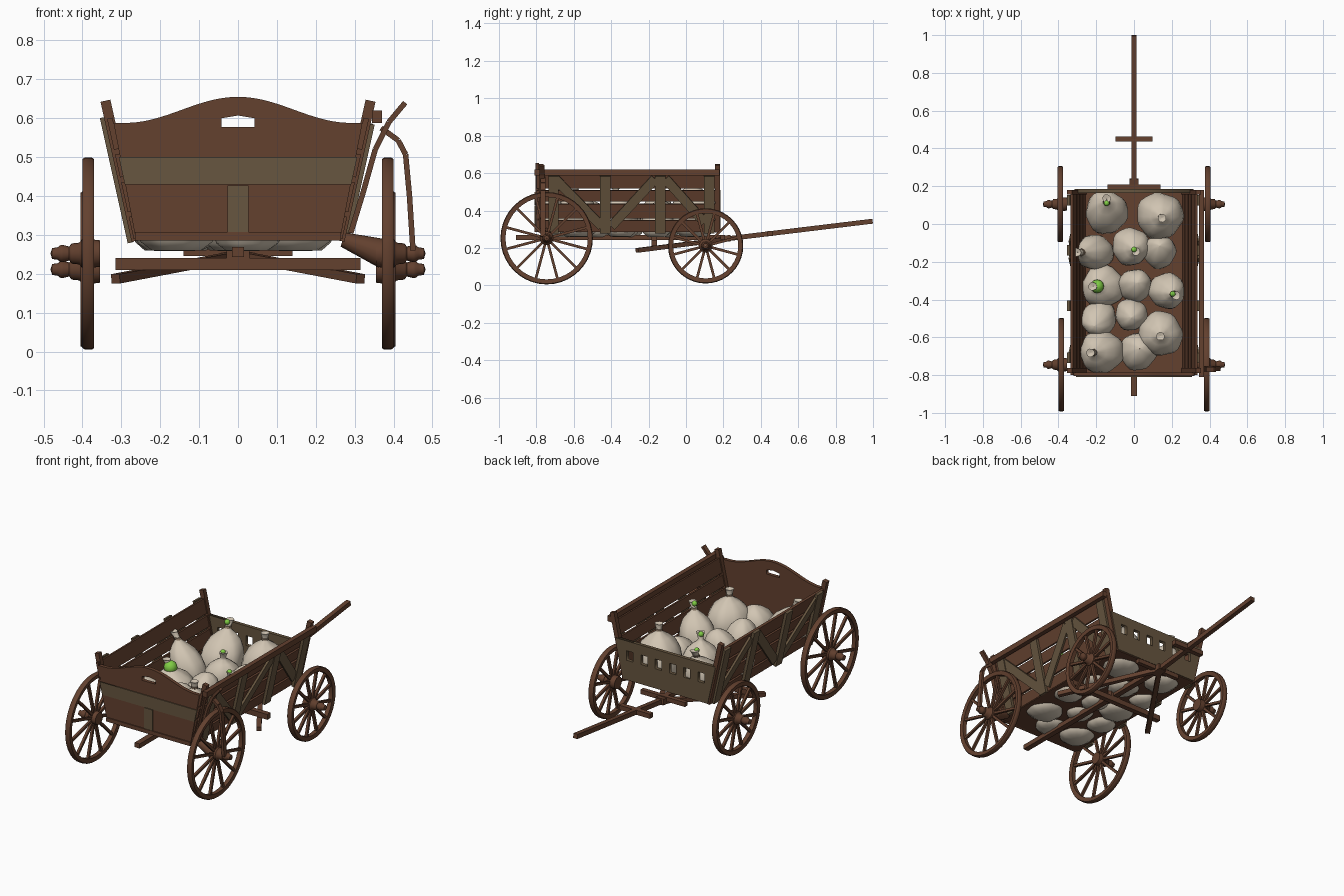
import bpy, bmesh, math, random
from mathutils import Vector, Matrix

if "Cube" in bpy.data.objects:
    bpy.data.objects.remove(bpy.data.objects["Cube"])
random.seed(4)

def material(name, rgb):
    m = bpy.data.materials.new(name)
    m.diffuse_color = (*rgb, 1)
    m.use_nodes = True
    m.node_tree.nodes["Principled BSDF"].inputs["Base Color"].default_value = m.diffuse_color
    return m

WOOD = material("brown wood", (0.125, 0.052, 0.028))
OLIVE = material("weathered wood", (0.135, 0.092, 0.050))
CLOTH = material("sack cloth", (0.64, 0.56, 0.45))
TIE = material("sack tie", (0.26, 0.19, 0.13))
GREEN = material("green produce", (0.22, 0.62, 0.06))

def finish(name, bm, mat, smooth=False):
    bmesh.ops.recalc_face_normals(bm, faces=bm.faces)
    me = bpy.data.meshes.new(name)
    bm.to_mesh(me)
    bm.free()
    ob = bpy.data.objects.new(name, me)
    bpy.context.collection.objects.link(ob)
    me.materials.append(mat)
    if smooth:
        bpy.ops.object.select_all(action='DESELECT')
        bpy.context.view_layer.objects.active = ob
        ob.select_set(True)
        bpy.ops.object.shade_smooth_by_angle(angle=math.radians(50))
    return ob

def add_beam(bm, p, q, w, t, normal):
    # rectangular bar from p to q, thickness t along normal, width w across
    p, q, n = Vector(p), Vector(q), Vector(normal)
    d = (q - p).normalized()
    side = d.cross(n).normalized()
    n = side.cross(d)
    m = Matrix((side, n, d)).transposed().to_4x4()
    m.translation = (p + q) / 2
    bmesh.ops.create_cube(bm, size=1, matrix=m @ Matrix.Diagonal((w, t, (q - p).length, 1)))

def beam(name, p, q, w, t, normal=(0, 0, 1), mat=WOOD):
    bm = bmesh.new()
    add_beam(bm, p, q, w, t, normal)
    return finish(name, bm, mat)

def lathe(bm, rings, seg, place):
    # rings are (radius, height); place maps (radius, angle, height) to a point
    loops = [[bm.verts.new(place(r, 2 * math.pi * i / seg, h)) for i in range(seg)] for r, h in rings]
    for a, b in zip(loops, loops[1:]):
        for i in range(seg):
            j = (i + 1) % seg
            bm.faces.new((a[i], a[j], b[j], b[i]))
    return loops

def cutout(name, outlines, y, thick, mat):
    # flat board in the xz plane, later outlines become holes
    cu = bpy.data.curves.new(name, 'CURVE')
    cu.dimensions, cu.fill_mode, cu.extrude = '2D', 'BOTH', thick / 2
    for pts in outlines:
        s = cu.splines.new('POLY')
        s.points.add(len(pts) - 1)
        s.use_cyclic_u = True
        for sp, (x, z) in zip(s.points, pts):
            sp.co = (x, z, 0, 1)
    tmp = bpy.data.objects.new(name + "_outline", cu)
    bpy.context.collection.objects.link(tmp)
    deps = bpy.context.evaluated_depsgraph_get()
    me = bpy.data.meshes.new_from_object(tmp.evaluated_get(deps))
    bpy.data.objects.remove(tmp)
    bm = bmesh.new()
    bm.from_mesh(me)
    bmesh.ops.remove_doubles(bm, verts=bm.verts, dist=1e-5)
    bmesh.ops.transform(bm, matrix=Matrix.Translation((0, y, 0)) @ Matrix.Rotation(math.pi / 2, 4, 'X'), verts=bm.verts)
    return finish(name, bm, mat)

def wall_x(z):
    return 0.265 + (z - 0.285) * 0.222

# floor
beam("floor", (0, -0.80, 0.296), (0, 0.18, 0.296), 0.53, 0.022)

# sloping side walls
YA, YB = -0.80, 0.18
for s, label in ((1, "right"), (-1, "left")):
    n = (s, 0, -0.222)
    at = lambda y, z, off=0.0: (s * (wall_x(z) + off), y, z)
    for i, (za, zb) in enumerate(((0.29, 0.348), (0.36, 0.436), (0.449, 0.508), (0.52, 0.60))):
        zm = (za + zb) / 2
        beam(f"{label}_plank_{i}", at(YA, zm, -0.005), at(YB, zm, -0.005), (zb - za) * 1.02, 0.014, n)
    for y in (YA + 0.025, YB - 0.012):
        beam(f"{label}_corner_post", at(y, 0.285, -0.004), at(y, 0.645, -0.004), 0.026, 0.026, n)
    # weathered uprights and diagonals on the outside
    top = 0.585 if s > 0 else 0.602
    for y in (-0.708, -0.432, -0.138, 0.125):
        beam(f"{label}_upright", at(y, 0.28, 0.012), at(y, top, 0.012), 0.055, 0.016, n, OLIVE)
    for ya, za, yb, zb in ((-0.70, 0.57, -0.45, 0.315), (-0.40, 0.315, -0.165, 0.57), (-0.11, 0.57, 0.10, 0.335)):
        beam(f"{label}_diagonal", at(ya, za, 0.009), at(yb, zb, 0.009), 0.05, 0.012, n, OLIVE)
beam("right_top_rail", (0.357, -0.81, 0.604), (0.357, 0.18, 0.604), 0.026, 0.032)

# curved front board with hand slot
crest = [(x / 100, 0.588 + 0.067 * (0.5 + 0.5 * math.cos(math.pi * min(1, abs(x) / 29)))) for x in range(-32, 33, 2)]
slot = [(-0.042, 0.577), (0.042, 0.577), (0.042, 0.6), (0.0, 0.607), (-0.042, 0.6)]
cutout("front_board", [[(0.262, 0.285), (-0.262, 0.285)] + crest, slot], -0.795, 0.02, WOOD)
band = [(-wall_x(0.43) + 0.006, 0.43), (wall_x(0.43) - 0.006, 0.43), (wall_x(0.5) - 0.006, 0.5), (-wall_x(0.5) + 0.006, 0.5)]
cutout("front_band", [band], -0.807, 0.006, OLIVE)
beam("front_batten", (0, -0.807, 0.308), (0, -0.807, 0.427), 0.054, 0.006, (0, 1, 0), OLIVE)
beam("front_sill", (-0.265, -0.803, 0.296), (0.265, -0.803, 0.296), 0.022, 0.016, (0, 1, 0))

# back board with a row of square holes
wb, wt = wall_x(0.29), wall_x(0.51)
holes = [[(x - 0.02, 0.40), (x + 0.02, 0.40), (x + 0.02, 0.455), (x - 0.02, 0.455)] for x in [-0.225 + 0.09 * i for i in range(6)]]
cutout("back_board", [[(-wb, 0.29), (wb, 0.29), (wt, 0.51), (-wt, 0.51)]] + holes, 0.175, 0.02, OLIVE)

# wheels with rim, spokes and turned hub
HUB = ((0.001, 0.355), (0.034, 0.355), (0.036, 0.372), (0.036, 0.402), (0.028, 0.408), (0.026, 0.428),
       (0.018, 0.434), (0.022, 0.45), (0.022, 0.456), (0.016, 0.464), (0.014, 0.478), (0.001, 0.482))
def wheel(label, s, y, z, R, x):
    place = lambda r, a, h: (s * h, y + r * math.cos(a), z + r * math.sin(a))
    bm = bmesh.new()
    ri = R - 0.027
    lathe(bm, ((ri, x - 0.012), (R - 0.004, x - 0.015), (R, x - 0.009), (R, x + 0.009),
               (R - 0.004, x + 0.015), (ri, x + 0.012), (ri, x - 0.012)), 40, place)
    bmesh.ops.remove_doubles(bm, verts=bm.verts, dist=1e-6)
    finish(label + "_rim", bm, WOOD, True)
    bm = bmesh.new()
    for i in range(12):
        a = 2 * math.pi * (i + 0.5) / 12
        add_beam(bm, place(0.02, a, x), place(ri + 0.004, a, x), 0.014, 0.014, (1, 0, 0))
    finish(label + "_spokes", bm, WOOD)
    bm = bmesh.new()
    lathe(bm, HUB, 16, place)
    finish(label + "_hub", bm, WOOD, True)

for s, label in ((1, "right"), (-1, "left")):
    wheel(label + "_large_wheel", s, -0.745, 0.252, 0.247, 0.385)
    wheel(label + "_small_wheel", s, 0.105, 0.211, 0.201, 0.39)

# tapered axle arm and bent stay on the right only
bm = bmesh.new()
lathe(bm, ((0.001, 0), (0.018, 0), (0.036, 0.11), (0.001, 0.11)), 12,
      lambda r, a, h: (0.27 + h * 0.95 + r * 0.35 * math.sin(a), -0.745 + r * math.cos(a), 0.288 - h * 0.33 + r * math.sin(a)))
finish("axle_arm", bm, WOOD, True)
def bent_bar(name, pts, y):
    bm = bmesh.new()
    for a, b in zip(pts, pts[1:]):
        add_beam(bm, (a[0], y, a[1]), (b[0], y, b[1]), 0.014, 0.026, (0, 1, 0))
    finish(name, bm, WOOD)
bent_bar("outer_stay", ((0.45, 0.26), (0.441, 0.40), (0.431, 0.507), (0.412, 0.543), (0.368, 0.575)), -0.765)
bent_bar("inner_stay", ((0.29, 0.305), (0.322, 0.41), (0.353, 0.52), (0.388, 0.59), (0.43, 0.64)), -0.77)

# undercarriage and draw pole
beam("centre_beam", (0, -0.91, 0.256), (0, 0.19, 0.256), 0.032, 0.026)
beam("cross_beam", (-0.315, -0.17, 0.225), (0.315, -0.17, 0.225), 0.03, 0.03)
beam("cross_block", (0, -0.17, 0.235), (0, -0.17, 0.285), 0.06, 0.03, (0, 1, 0))
beam("hitch_plate", (-0.14, 0.197, 0.258), (0.14, 0.197, 0.258), 0.025, 0.025)
for s in (1, -1):
    beam("fork_arm", (s * 0.315, -0.262, 0.187), (0, 0.215, 0.247), 0.026, 0.024)
beam("draw_pole", (0, 0.17, 0.243), (0, 0.998, 0.343), 0.026, 0.026)
beam("pole_socket", (0, 0.19, 0.247), (0, 0.24, 0.253), 0.05, 0.034)
beam("pole_crossbar", (-0.098, 0.45, 0.277), (0.098, 0.45, 0.277), 0.028, 0.026)

# sacks: x, y, radius, lean x, lean y, tied neck top height, colour of the tip
SACKS = ((-0.145, 0.05, 0.112, 0.0, 0.06, 0.54, GREEN), (0.135, 0.045, 0.124, 0.01, -0.01, 0.58, TIE),
         (-0.19, -0.15, 0.092, -0.08, 0, 0.54, TIE), (-0.02, -0.115, 0.10, 0.02, -0.02, 0.50, GREEN),
         (0.135, -0.155, 0.087, 0.0, 0.04, 0, None), (-0.155, -0.33, 0.112, -0.04, 0.0, 0.47, GREEN),
         (0.0, -0.33, 0.088, 0.02, 0.02, 0, None), (0.165, -0.35, 0.095, 0.04, -0.02, 0.53, GREEN),
         (-0.18, -0.49, 0.092, -0.03, -0.05, 0, None), (-0.015, -0.475, 0.085, 0.0, -0.02, 0, None),
         (0.14, -0.58, 0.118, 0.0, -0.01, 0.54, TIE), (-0.16, -0.675, 0.115, -0.05, -0.005, 0.54, TIE),
         (0.02, -0.68, 0.098, 0.01, 0.02, 0, None))
for k, (x, y, R, lx, ly, top, tip) in enumerate(SACKS):
    ph = random.random() * 6
    z0 = 0.258
    shoulder = top - 0.045 if top else 0.45
    H = shoulder - z0
    body = [(0.001, 0), (0.55, 0.01), (0.80, 0.10), (0.96, 0.28), (1.0, 0.45), (0.93, 0.62), (0.74, 0.79), (0.46, 0.91)]
    rings = [(r * R, t * H) for r, t in body]
    if top:
        rings += [(0.020, H), (0.014, H + 0.012), (0.022, H + 0.045), (0.001, H + 0.038)]
    else:
        rings += [(0.22 * R, H * 0.97), (0.001, H)]
    def place(r, a, h):
        f = 1 + 0.035 * math.sin(3 * a + ph) + 0.025 * math.sin(7 * a + 2 * ph + 9 * h)
        t = (h / H) ** 2
        return (x + lx * t + r * f * math.cos(a), y + ly * t + r * f * math.sin(a), z0 + h)
    bm = bmesh.new()
    lathe(bm, rings, 28, place)
    bmesh.ops.remove_doubles(bm, verts=bm.verts, dist=0.0008)
    finish(f"sack_{k}", bm, CLOTH, True)
    if tip == TIE or top > 0.51:
        bm = bmesh.new()
        lathe(bm, ((0.012, H + 0.004), (0.019, H + 0.006), (0.019, H + 0.016), (0.012, H + 0.018)), 12, place)
        finish(f"sack_tie_{k}", bm, TIE)
    if tip == GREEN:
        big = k == 5
        c = Vector((x + lx, y + ly, z0 + H + (0.005 if big else 0.038)))
        bm = bmesh.new()
        bmesh.ops.create_uvsphere(bm, u_segments=12, v_segments=8, radius=0.036 if big else 0.015,
                                  matrix=Matrix.Translation(c))
        finish(f"produce_{k}", bm, GREEN, True)
